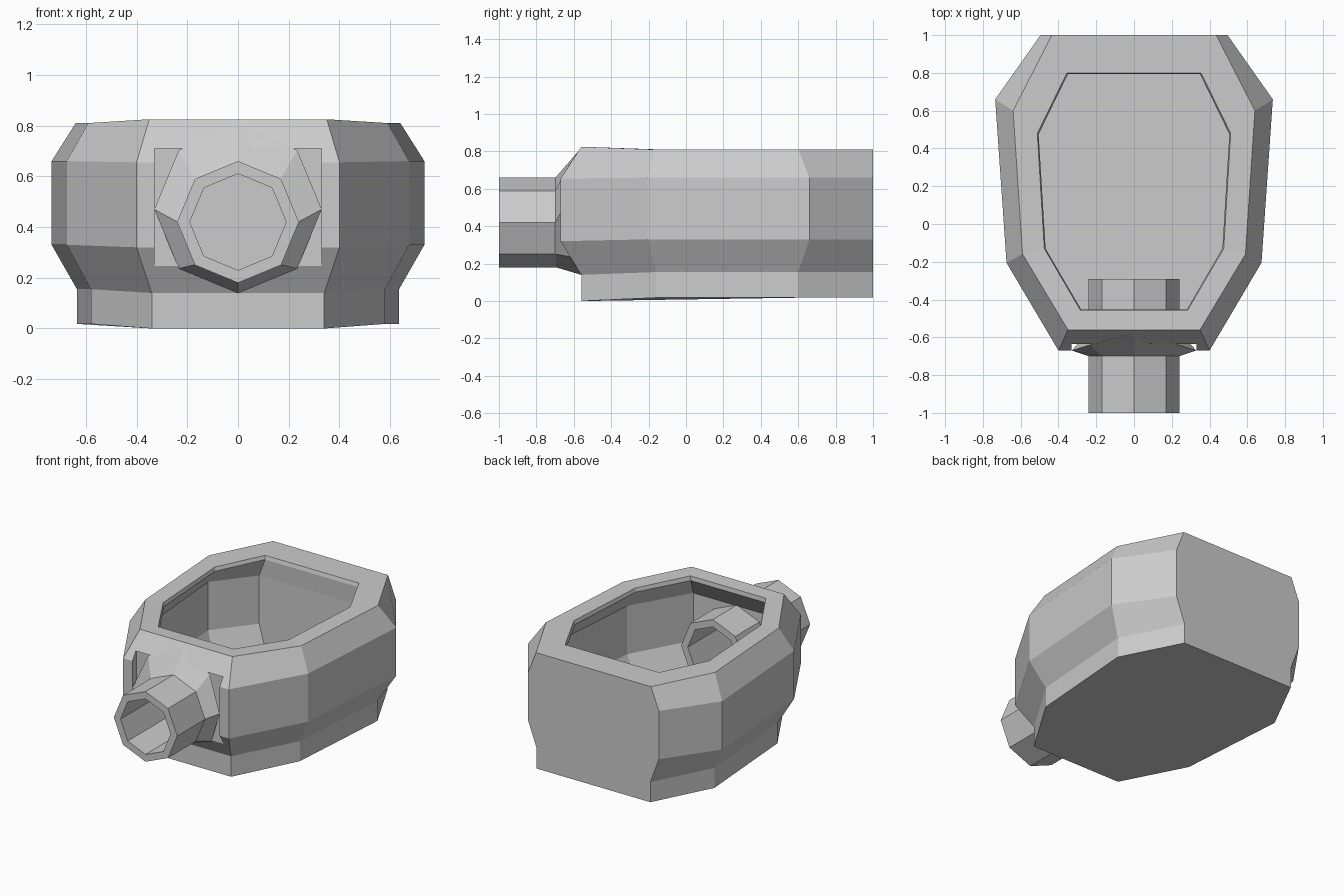
import bpy, bmesh
from math import sin, cos, tau

if "Cube" in bpy.data.objects:
    bpy.data.objects.remove(bpy.data.objects["Cube"])


def loft(name, rings, closed=False):
    """Skin a list of equal-length rings; cap the ends or close the loop."""
    bm = bmesh.new()
    vs = [[bm.verts.new(p) for p in r] for r in rings]
    n = len(vs[0])
    pairs = list(zip(vs, vs[1:]))
    if closed:
        pairs.append((vs[-1], vs[0]))
    else:
        bm.faces.new(vs[0])
        bm.faces.new(vs[-1])
    for a, b in pairs:
        for i in range(n):
            j = (i + 1) % n
            bm.faces.new((a[i], a[j], b[j], b[i]))
    bmesh.ops.recalc_face_normals(bm, faces=bm.faces)
    me = bpy.data.meshes.new(name)
    bm.to_mesh(me)
    bm.free()
    ob = bpy.data.objects.new(name, me)
    bpy.context.collection.objects.link(ob)
    return ob


def outline(half, z_front, z):
    """Mirror a four-point half outline; the front edge has its own height."""
    right = [(x, y, z_front if i == 0 else z) for i, (x, y) in enumerate(half)]
    return right + [(-x, y, h) for x, y, h in reversed(right)]


def octagon(r, y, zc=0.42):
    return [(r * cos(i * tau / 8), y, zc + r * sin(i * tau / 8)) for i in range(8)]


def cut(ob, cutter):
    m = ob.modifiers.new("cut", 'BOOLEAN')
    m.operation = 'DIFFERENCE'
    m.solver = 'EXACT'
    m.object = cutter
    cutter.hide_render = True
    cutter.hide_set(True)


# Bowl: outer wall up to the rim, then down the inside to the floor
foot = [(0.34, -0.56), (0.58, -0.16), (0.635, 0.60), (0.43, 1.0)]
wide = [(0.40, -0.67), (0.675, -0.205), (0.735, 0.66), (0.495, 1.0)]
rim = [(0.35, -0.56), (0.59, -0.16), (0.64, 0.60), (0.435, 1.0)]
mouth = [(0.285, -0.455), (0.475, -0.13), (0.512, 0.48), (0.355, 0.80)]
lip = [(0.28, -0.452), (0.468, -0.13), (0.505, 0.475), (0.35, 0.793)]
belly = [(0.33, -0.55), (0.55, -0.15), (0.605, 0.54), (0.40, 0.80)]
bowl = loft("bowl", [
    outline(foot, 0.0, 0.018), outline(foot, 0.14, 0.155),
    outline(wide, 0.32, 0.33), outline(wide, 0.655, 0.66),
    outline(rim, 0.825, 0.81), outline(mouth, 0.82, 0.81),
    outline(lip, 0.79, 0.785), outline(belly, 0.655, 0.66),
    outline(belly, 0.33, 0.33), outline(mouth, 0.17, 0.17)])

# Pipe bore through the front wall, and the shallow square recess around it
bore = loft("bore_cutter", [octagon(0.215, -0.9), octagon(0.215, -0.35)])
recess = loft("recess_cutter", [
    [(-0.33, y, 0.23), (0.33, y, 0.23), (0.33, y, 0.71), (-0.33, y, 0.71)]
    for y in (-0.9, -0.625)])
cut(bowl, recess)
cut(bowl, bore)

# Octagonal hollow pipe
loft("pipe", [octagon(0.24, -1.0), octagon(0.24, -0.29),
              octagon(0.19, -0.29), octagon(0.19, -1.0)], closed=True)

# Collar flaring from the pipe onto the sloped front of the bowl
flare_y = [-0.67, -0.64, -0.577, -0.64, -0.67, -0.62, -0.56, -0.62]
flare = [(x, y, z) for (x, _, z), y in zip(octagon(0.33, 0, 0.47), flare_y)]
loft("collar", [octagon(0.238, -0.70), flare, octagon(0.23, -0.56)], closed=True)
